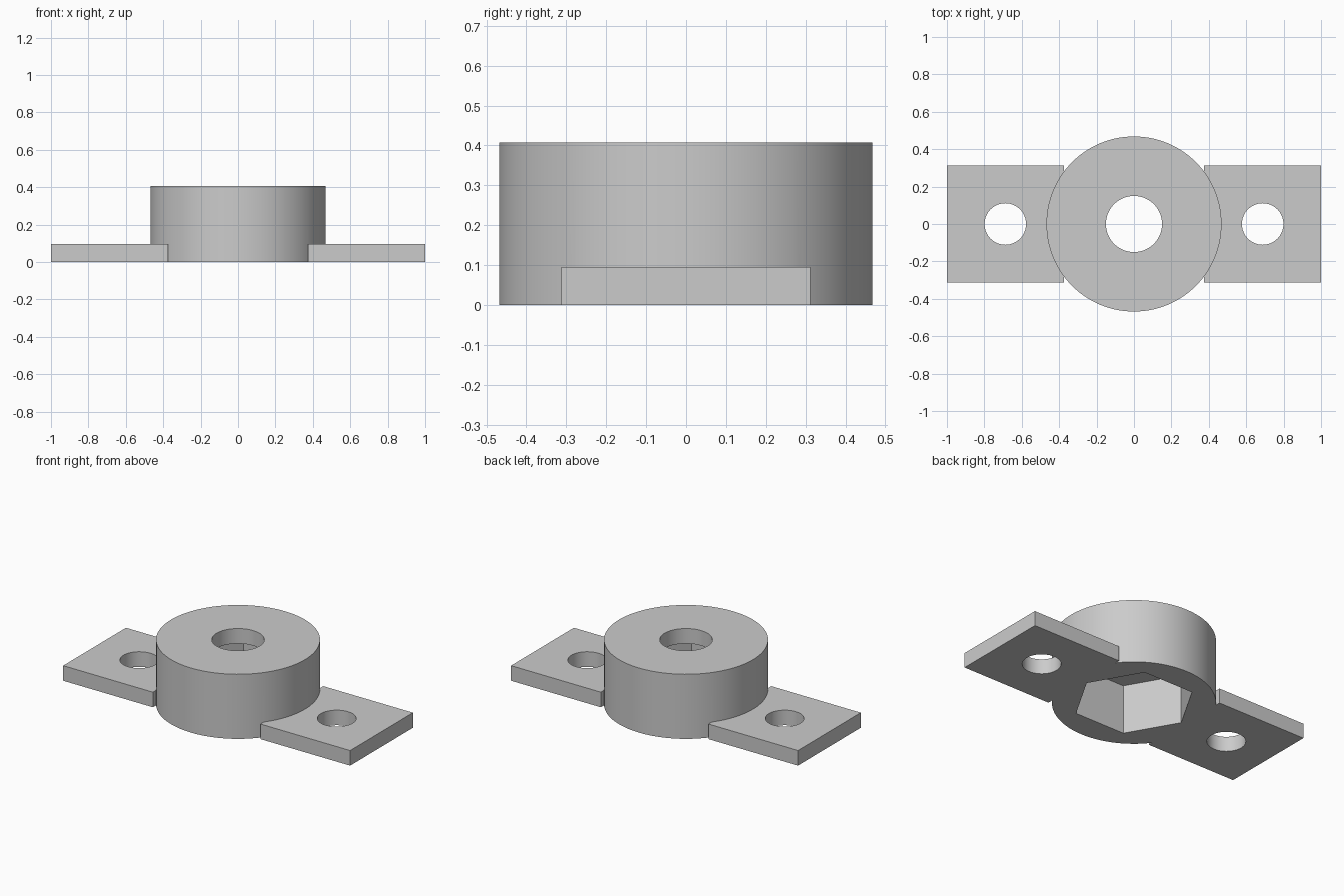
import bpy
import bmesh
import math
from mathutils import Matrix

cube = bpy.data.objects.get("Cube")
if cube:
    bpy.data.objects.remove(cube, do_unlink=True)

BODY_R, BODY_H = 0.468, 0.407
TAB_IN, TAB_W, TAB_H = 0.375, 0.625, 0.095
BORE_R, SCREW_R, SCREW_X = 0.15, 0.111, 0.688
HEX_R, HEX_DEPTH = 0.352, 0.312

grey = bpy.data.materials.new("plain grey")
grey.use_nodes = True
colour = (0.6, 0.6, 0.6, 1)
grey.diffuse_color = colour
grey.node_tree.nodes["Principled BSDF"].inputs["Base Color"].default_value = colour


def make_object(name, bm):
    mesh = bpy.data.meshes.new(name)
    bm.to_mesh(mesh)
    bm.free()
    mesh.materials.append(grey)
    obj = bpy.data.objects.new(name, mesh)
    bpy.context.collection.objects.link(obj)
    return obj


def prism(name, radius, bottom, top, x=0, sides=96, turn=0):
    bm = bmesh.new()
    place = Matrix.Translation((x, 0, (bottom + top) / 2)) @ Matrix.Rotation(turn, 4, "Z")
    bmesh.ops.create_cone(bm, cap_ends=True, segments=sides, radius1=radius,
                          radius2=radius, depth=top - bottom, matrix=place)
    return make_object(name, bm)


def box(name, x0, x1, width, height):
    bm = bmesh.new()
    place = Matrix.Translation(((x0 + x1) / 2, 0, height / 2))
    bmesh.ops.create_cube(bm, size=1, matrix=place @ Matrix.Diagonal((x1 - x0, width, height, 1)))
    return make_object(name, bm)


def combine(target, tool, operation):
    bpy.context.view_layer.objects.active = target
    mod = target.modifiers.new(tool.name, "BOOLEAN")
    mod.object, mod.operation, mod.solver = tool, operation, "EXACT"
    bpy.ops.object.modifier_apply(modifier=mod.name)
    bpy.data.objects.remove(tool, do_unlink=True)


# Round housing with a mounting tab on each side
housing = prism("flanged_housing", BODY_R, 0, BODY_H, sides=128)
for side, label in ((1, "left"), (-1, "right")):
    x0, x1 = sorted((side * TAB_IN, side))
    combine(housing, box(label + "_tab", x0, x1, TAB_W, TAB_H), "UNION")

# Screw holes through the tabs
for side, label in ((1, "left"), (-1, "right")):
    combine(housing, prism(label + "_screw_hole", SCREW_R, -0.1, 0.2, side * SCREW_X, 64), "DIFFERENCE")

# Hexagonal pocket underneath, its corners pointing at the tabs
pocket = prism("hex_pocket", HEX_R, -0.1, HEX_DEPTH, sides=6)
corner = pocket.data.vertices[0].co
pocket.data.transform(Matrix.Rotation(-math.atan2(corner.y, corner.x), 4, "Z"))
combine(housing, pocket, "DIFFERENCE")

# Bore through the top
combine(housing, prism("bore", BORE_R, 0.2, 0.6, sides=64), "DIFFERENCE")

# Smooth round walls, sharp rims
bpy.ops.object.select_all(action="DESELECT")
housing.select_set(True)
bpy.context.view_layer.objects.active = housing
bpy.ops.object.shade_smooth_by_angle(angle=math.radians(30))
